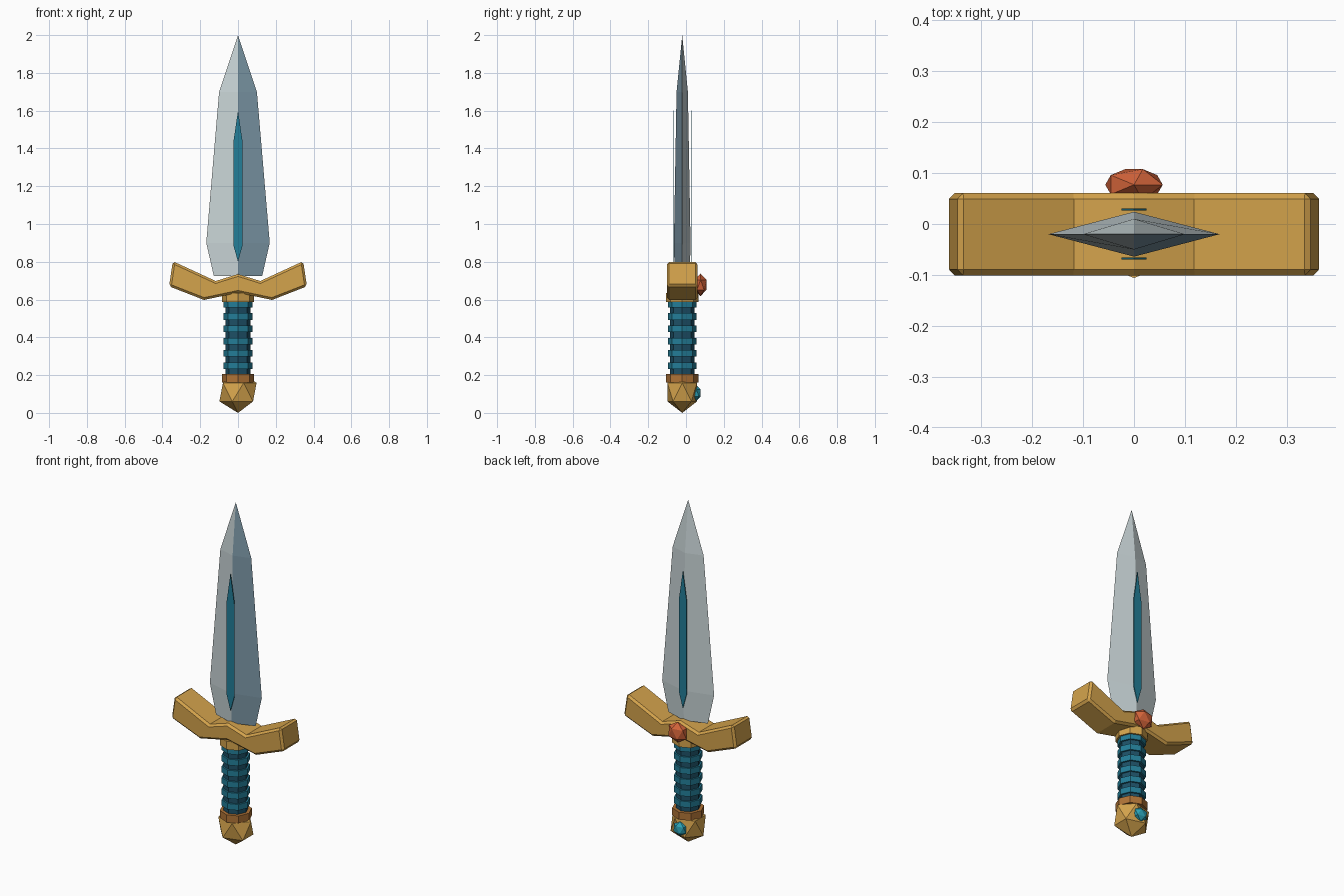
import bpy, bmesh, math
from mathutils import Matrix

if "Cube" in bpy.data.objects:
    bpy.data.objects.remove(bpy.data.objects["Cube"])

CY = -0.02  # y of the dagger's long axis


def material(name, r, g, b):
    lin = [((c / 255 + 0.055) / 1.055) ** 2.4 for c in (r, g, b)]
    m = bpy.data.materials.new(name)
    m.diffuse_color = (*lin, 1)
    m.use_nodes = True
    m.node_tree.nodes["Principled BSDF"].inputs["Base Color"].default_value = m.diffuse_color
    return m


STEEL = material("light steel", 200, 212, 214)
BLUE_STEEL = material("blue steel", 123, 150, 165)
GOLD = material("gold", 212, 163, 76)
BRONZE = material("bronze", 176, 115, 54)
TEAL = material("teal", 35, 126, 152)
DARK_TEAL = material("dark teal", 29, 80, 102)
ORANGE = material("orange gem", 212, 100, 58)
CYAN = material("cyan gem", 44, 163, 183)


def finish(name, bm, *mats):
    bmesh.ops.recalc_face_normals(bm, faces=bm.faces)
    me = bpy.data.meshes.new(name)
    bm.to_mesh(me)
    bm.free()
    for m in mats:
        me.materials.append(m)
    ob = bpy.data.objects.new(name, me)
    bpy.context.collection.objects.link(ob)
    return ob


def prism(name, half, y0, y1, mat):
    """Extrude an x-mirrored outline along y; half runs from x=0 top to x=0 bottom."""
    outline = half + [(-x, z) for x, z in reversed(half) if x > 0]
    bm = bmesh.new()
    rings = [[bm.verts.new((x, y, z)) for x, z in outline] for y in (y0, y1)]
    for r in rings:
        bm.faces.new(r)
    n = len(outline)
    for i in range(n):
        j = (i + 1) % n
        bm.faces.new((rings[0][i], rings[0][j], rings[1][j], rings[1][i]))
    return finish(name, bm, mat)


def drum(name, radius, z0, z1, mat):
    """Eight-sided cylinder on the dagger axis, corners on the x and y axes."""
    bm = bmesh.new()
    bmesh.ops.create_cone(bm, cap_ends=True, segments=8, radius1=radius, radius2=radius,
                          depth=z1 - z0, matrix=Matrix.Translation((0, CY, (z0 + z1) / 2)))
    return finish(name, bm, mat)


def gem(name, loc, size, mat):
    bm = bmesh.new()
    bmesh.ops.create_icosphere(bm, subdivisions=1, radius=1,
                               matrix=Matrix.Translation(loc) @ Matrix.Diagonal((*size, 1)))
    return finish(name, bm, mat)


# Blade: diamond sections (z, half width, half thickness) rising to a point
bm = bmesh.new()
sections = [(0.725, 0.128, 0.040), (0.90, 0.168, 0.044), (1.70, 0.10, 0.030)]
rings = [[bm.verts.new(p) for p in ((w, CY, z), (0, CY + t, z), (-w, CY, z), (0, CY - t, z))]
         for z, w, t in sections]
tip = bm.verts.new((0, CY, 2.0))
bm.faces.new(rings[0])
for i in range(4):
    j = (i + 1) % 4
    for a, b in zip(rings, rings[1:]):
        bm.faces.new((a[i], a[j], b[j], b[i]))
    bm.faces.new((rings[-1][i], rings[-1][j], tip))
for f in bm.faces:
    c = f.calc_center_median()
    f.material_index = 1 if c.x > 0.01 and c.y < CY - 0.002 else 0
finish("blade", bm, STEEL, BLUE_STEEL)

# Thin inlay strips on both sides of the blade
for side, s in (("front", -1), ("back", 1)):
    prism(side + "_blade_inlay", [(0, 1.60), (0.025, 1.43), (0.025, 0.89), (0, 0.80)],
          CY + s * 0.046, CY + s * 0.050, TEAL)

# Crossguard with chamfered rim
guard = prism("crossguard",
              [(0, 0.735), (0.118, 0.698), (0.345, 0.803), (0.365, 0.67), (0.18, 0.598), (0, 0.636)],
              CY - 0.081, CY + 0.081, GOLD)
bev = guard.modifiers.new("chamfer", "BEVEL")
bev.width = 0.012
bev.segments = 1
bev.limit_method = 'ANGLE'
bev.angle_limit = math.radians(50)

# Grip, its wraps and the two collars
drum("grip_core", 0.066, 0.18, 0.60, DARK_TEAL)
for i in range(6):
    z = 0.25 + 0.065 * i
    drum("grip_wrap_%d" % (i + 1), 0.076, z - 0.0175, z + 0.0175, TEAL)
drum("upper_collar", 0.086, 0.587, 0.635, GOLD)
drum("lower_collar", 0.086, 0.162, 0.205, BRONZE)

# Pommel and gems
gem("pommel", (0, CY, 0.11), (0.11, 0.092, 0.11), GOLD)
gem("guard_gem", (0, 0.077, 0.678), (0.063, 0.036, 0.06), ORANGE)
gem("pommel_gem", (0, 0.055, 0.105), (0.044, 0.026, 0.042), CYAN)
